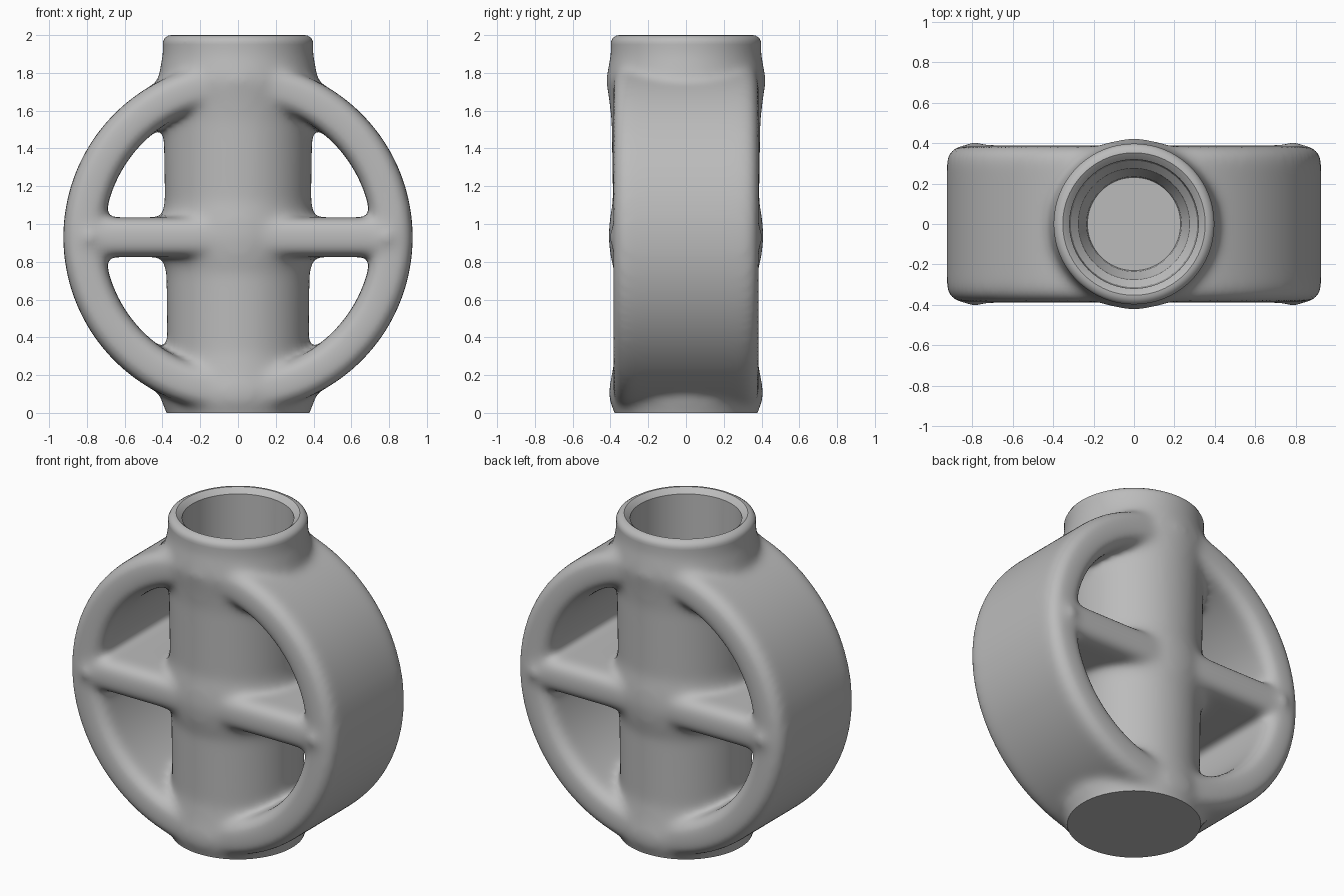
import bpy, bmesh, math
from mathutils import Matrix, Vector

if "Cube" in bpy.data.objects:
    bpy.data.objects.remove(bpy.data.objects["Cube"], do_unlink=True)

MID = 0.93       # height of the wheel centre
HALF_DEPTH = 0.385


def new_object(name, bm):
    bmesh.ops.recalc_face_normals(bm, faces=bm.faces)
    mesh = bpy.data.meshes.new(name)
    bm.to_mesh(mesh)
    bm.free()
    obj = bpy.data.objects.new(name, mesh)
    bpy.context.collection.objects.link(obj)
    return obj


def revolve(name, profile, closed=False, steps=96):
    """Spin (radius, height) points around z."""
    bm = bmesh.new()
    verts = [bm.verts.new((r, 0, z)) for r, z in profile]
    edges = [bm.edges.new(pair) for pair in zip(verts, verts[1:])]
    if closed:
        edges.append(bm.edges.new((verts[-1], verts[0])))
    bmesh.ops.spin(bm, geom=verts + edges, axis=(0, 0, 1), cent=(0, 0, 0),
                   angle=math.tau, steps=steps, use_merge=False)
    bmesh.ops.remove_doubles(bm, verts=bm.verts, dist=0.0002)
    return new_object(name, bm)


def rounded_rect(a, b, half, radius):
    """Outline between radii a and b with rounded corners."""
    corners = [(b - radius, half - radius), (a + radius, half - radius),
               (a + radius, radius - half), (b - radius, radius - half)]
    return [(x + radius * math.cos(t), y + radius * math.sin(t))
            for i, (x, y) in enumerate(corners)
            for t in [(i + k / 5) * math.pi / 2 for k in range(6)]]


# Wheel band, turned so that its axis runs front to back
band = revolve("wheel_band", rounded_rect(0.71, 0.925, HALF_DEPTH, 0.075), closed=True, steps=128)
band.data.transform(Matrix.Translation((0, 0, MID)) @ Matrix.Rotation(math.pi / 2, 4, 'X'))

# Upright core, swelling where it meets the band and the web
core = revolve("core", [
    (0, -0.2), (0.36, -0.2), (0.37, -0.02), (0.405, 0.06), (0.41, 0.12), (0.39, 0.22),
    (0.375, 0.32), (0.38, 0.74), (0.402, 0.84), (0.412, 0.93), (0.405, 1.02),
    (0.388, 1.12), (0.395, 1.55), (0.408, 1.66), (0.424, 1.76), (0.41, 1.84),
    (0.398, 1.9), (0.4, 2.2), (0, 2.2)])

# Level web across the wheel
bm = bmesh.new()
bmesh.ops.create_cube(bm, size=1, matrix=Matrix.Translation((0, 0, MID))
                      @ Matrix.Diagonal((1.6, 2 * HALF_DEPTH + 0.01, 0.21, 1)))
long_edges = [e for e in bm.edges if abs(e.verts[0].co.x - e.verts[1].co.x) > 1]
bmesh.ops.bevel(bm, geom=long_edges, offset=0.075, segments=5, profile=0.5, affect='EDGES')
parts = [core, band, new_object("web", bm)]

# Swellings where the web joins the band
for side in (-1, 1):
    bm = bmesh.new()
    bmesh.ops.create_uvsphere(bm, u_segments=24, v_segments=16, radius=1,
                              matrix=Matrix.Translation((side * 0.79, 0, MID))
                              @ Matrix.Diagonal((0.1, 0.425, 0.1, 1)))
    parts.append(new_object("joint", bm))

# Envelope: flat base, rounded rim and stepped bore
envelope = revolve("envelope", [
    (0, 0), (1.2, 0), (1.2, 1.9), (0.42, 1.9), (0.401, 1.94), (0.398, 1.965),
    (0.388, 1.985), (0.368, 1.998), (0.352, 2.0), (0.338, 1.99), (0.318, 1.97),
    (0.312, 0.28), (0.275, 0.24), (0.27, 0.2), (0.235, 0.16), (0.23, 0.12), (0, 0.12)])
envelope.hide_render = True

# Fuse, blend the joints, then trim
bpy.ops.object.select_all(action='DESELECT')
for obj in parts:
    obj.select_set(True)
bpy.context.view_layer.objects.active = core
bpy.ops.object.join()
body = bpy.context.view_layer.objects.active
body.name = "wheel_body"

remesh = body.modifiers.new("fuse", 'REMESH')
remesh.mode = 'VOXEL'
remesh.voxel_size = 0.02
blend = body.modifiers.new("blend", 'SMOOTH')
blend.factor = 0.5
blend.iterations = 22
trim = body.modifiers.new("trim", 'BOOLEAN')
trim.operation = 'INTERSECT'
trim.solver = 'EXACT'
trim.object = envelope
for name in ("fuse", "blend", "trim"):
    bpy.ops.object.modifier_apply(modifier=name)
bpy.data.objects.remove(envelope, do_unlink=True)

# Single grey finish
grey = bpy.data.materials.new("grey")
grey.use_nodes = True
colour = (0.5, 0.5, 0.5, 1)
grey.diffuse_color = colour
grey.node_tree.nodes["Principled BSDF"].inputs["Base Color"].default_value = colour
body.data.materials.clear()
body.data.materials.append(grey)
bpy.ops.object.shade_smooth_by_angle(angle=math.radians(35))
